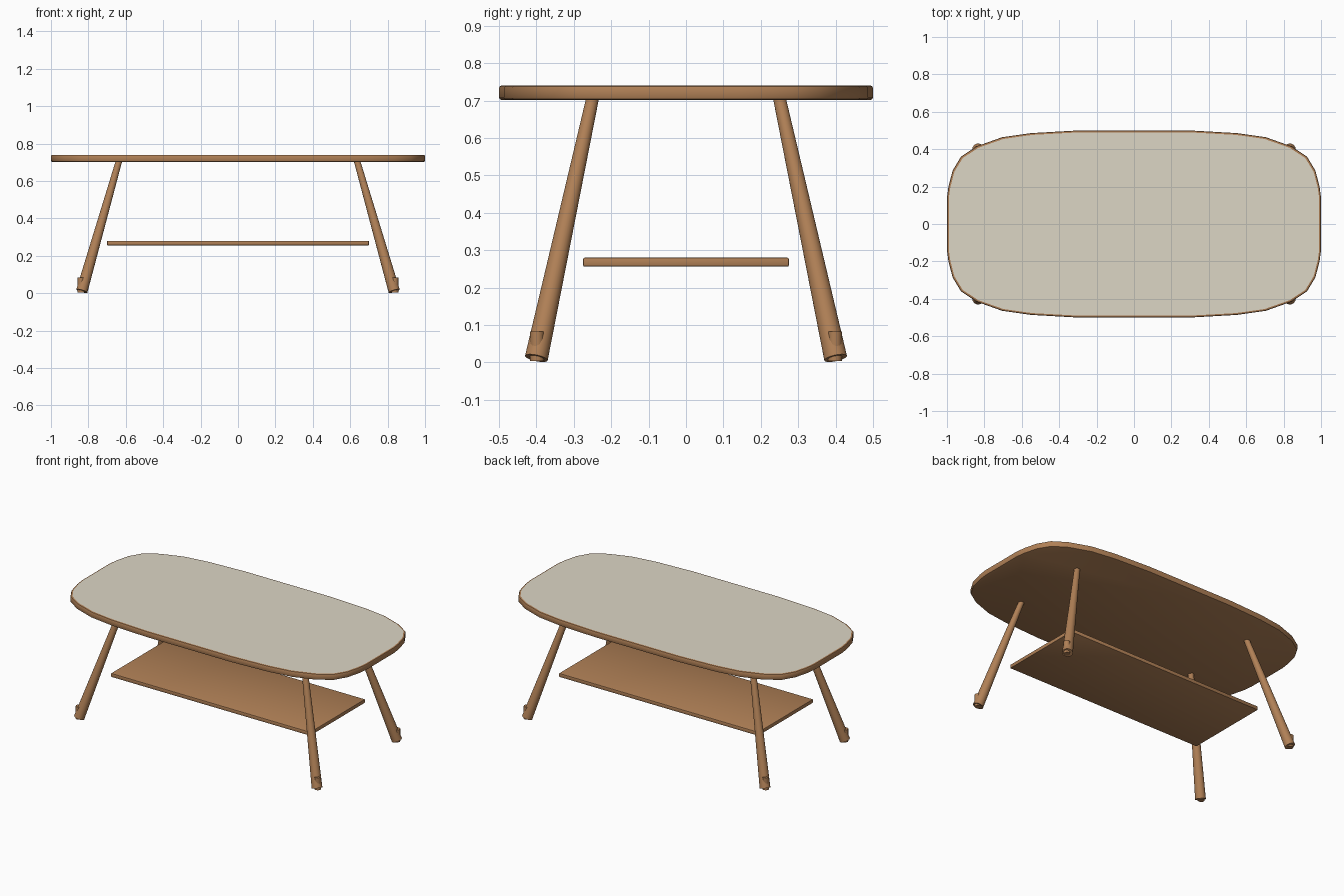
import bpy, bmesh
from mathutils import Vector

if "Cube" in bpy.data.objects:
    bpy.data.objects.remove(bpy.data.objects["Cube"])


def material(name, rgb):
    m = bpy.data.materials.new(name)
    m.diffuse_color = (*rgb, 1)
    m.use_nodes = True
    m.node_tree.nodes["Principled BSDF"].inputs["Base Color"].default_value = m.diffuse_color
    return m


wood = material("warm_wood", (0.434, 0.216, 0.093))
laminate = material("pale_laminate", (0.72, 0.67, 0.56))


def finish(bm, name, mats, angle=0.6):
    bmesh.ops.recalc_face_normals(bm, faces=bm.faces)
    me = bpy.data.meshes.new(name)
    bm.to_mesh(me)
    bm.free()
    ob = bpy.data.objects.new(name, me)
    bpy.context.collection.objects.link(ob)
    for m in mats:
        me.materials.append(m)
    bpy.ops.object.select_all(action='DESELECT')
    bpy.context.view_layer.objects.active = ob
    ob.select_set(True)
    bpy.ops.object.shade_smooth_by_angle(angle=angle)
    return ob


# Tabletop: one quarter of the outline, mirrored into a rounded oblong
quarter = [(1.0, 0.14), (0.992, 0.2), (0.97, 0.285), (0.925, 0.36), (0.84, 0.416),
           (0.705, 0.464), (0.55, 0.486), (0.3, 0.5)]
half = quarter + [(-x, y) for x, y in reversed(quarter)]
outline = half + [(-x, -y) for x, y in half]

# Stacked rings (inset, height) give the rounded rim and the top inlay
rings = [(0.006, 0.702), (0.002, 0.704), (0.0, 0.708), (0.0, 0.734),
         (0.002, 0.738), (0.006, 0.74), (0.010, 0.74)]
bm = bmesh.new()
loops = [[bm.verts.new((x * (1 - d), y * (1 - 2 * d), z)) for x, y in outline]
         for d, z in rings]
n = len(outline)
for a, b in zip(loops, loops[1:]):
    for i in range(n):
        j = (i + 1) % n
        bm.faces.new((a[i], a[j], b[j], b[i]))
bm.faces.new(loops[0])
bm.faces.new(loops[-1]).material_index = 1
finish(bm, "tabletop", [wood, laminate])

# Lower shelf with softened edges
bm = bmesh.new()
bmesh.ops.create_cube(bm, size=1)
for v in bm.verts:
    v.co = Vector((v.co.x * 1.40, v.co.y * 0.55, v.co.z * 0.024 + 0.268))
bmesh.ops.bevel(bm, geom=bm.edges[:], offset=0.004, segments=2, profile=0.5,
                affect='EDGES')
finish(bm, "shelf", [wood])


def rod(name, bottom, top, r_bottom, r_top, sides=24):
    bottom, top = Vector(bottom), Vector(top)
    axis = top - bottom
    bm = bmesh.new()
    bmesh.ops.create_cone(bm, cap_ends=True, segments=sides, radius1=r_bottom,
                          radius2=r_top, depth=axis.length)
    rot = axis.to_track_quat('Z', 'Y').to_matrix()
    for v in bm.verts:
        v.co = rot @ v.co + (bottom + top) / 2
    finish(bm, name, [wood])


# Splayed tapered legs, each with an upright foot peg in its lower end
for sx, side in ((-1, "left"), (1, "right")):
    for sy, end in ((-1, "front"), (1, "back")):
        rod(f"{end}_{side}_leg", (sx * 0.835, sy * 0.40, 0.0115),
            (sx * 0.637, sy * 0.25, 0.705), 0.031, 0.017)
        rod(f"{end}_{side}_foot_peg", (sx * 0.838, sy * 0.398, 0.004),
            (sx * 0.838, sy * 0.398, 0.083), 0.019, 0.019, 16)
